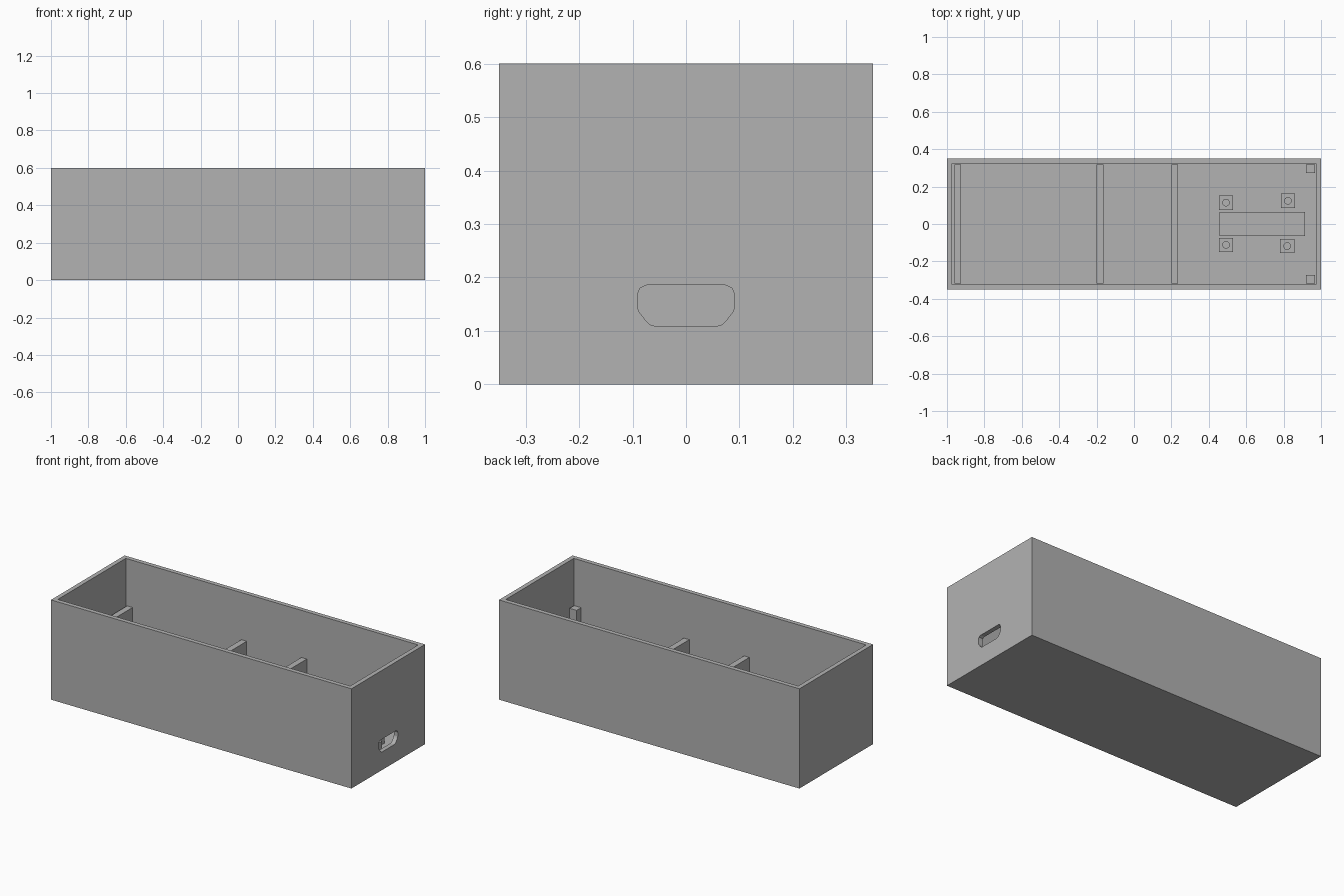
import bpy, bmesh

cube = bpy.data.objects.get("Cube")
if cube:
    bpy.data.objects.remove(cube, do_unlink=True)

grey = bpy.data.materials.new("plain_grey")
grey.use_nodes = True
colour = (0.448, 0.448, 0.448, 1)
grey.diffuse_color = colour
grey.node_tree.nodes["Principled BSDF"].inputs["Base Color"].default_value = colour

WALL, FLOOR = 0.038, 0.04
IN_X, IN_Y = 1 - WALL, 0.35 - WALL
SINK = 0.005  # how far fittings bite into the shell


def finish(name, bm):
    bmesh.ops.recalc_face_normals(bm, faces=bm.faces)
    mesh = bpy.data.meshes.new(name)
    bm.to_mesh(mesh)
    bm.free()
    mesh.materials.append(grey)
    obj = bpy.data.objects.new(name, mesh)
    bpy.context.collection.objects.link(obj)
    return obj


def block_mesh(x, y, z):
    bm = bmesh.new()
    bmesh.ops.create_cube(bm, size=1)
    for v in bm.verts:
        for i, (low, high) in enumerate((x, y, z)):
            v.co[i] = low if v.co[i] < 0 else high
    return bm


def block(name, x, y, z):
    return finish(name, block_mesh(x, y, z))


# Open box: inset the top face and push it down to the floor
bm = block_mesh((-1, 1), (-0.35, 0.35), (0, 0.6))
top = max(bm.faces, key=lambda f: f.calc_center_median().z)
bmesh.ops.inset_region(bm, faces=[top], thickness=WALL)
inner = bmesh.ops.extrude_face_region(bm, geom=[top])
for v in inner["geom"]:
    if isinstance(v, bmesh.types.BMVert):
        v.co.z = FLOOR
bmesh.ops.delete(bm, geom=[top], context="FACES")
box = finish("box", bm)

# Connector opening through the right-hand end
half = [(0.058, 0.109), (0.068, 0.112), (0.075, 0.119), (0.088, 0.136),
        (0.091, 0.145), (0.091, 0.168), (0.086, 0.18), (0.073, 0.186)]
outline = half + [(-y, z) for y, z in reversed(half)]
bm = bmesh.new()
face = bm.faces.new([bm.verts.new((0.93, y, z)) for y, z in outline])
ext = bmesh.ops.extrude_face_region(bm, geom=[face])
bmesh.ops.translate(bm, vec=(0.1, 0, 0),
                    verts=[g for g in ext["geom"] if isinstance(g, bmesh.types.BMVert)])
cutter = finish("port_cutter", bm)
cutter.hide_render = True
cut = box.modifiers.new("port_opening", "BOOLEAN")
cut.operation = "DIFFERENCE"
cut.solver = "EXACT"
cut.object = cutter
bpy.context.view_layer.objects.active = box
bpy.ops.object.modifier_apply(modifier=cut.name)
bpy.data.objects.remove(cutter, do_unlink=True)

# Cross dividers
for name, x0 in (("end", -0.96), ("middle", -0.2), ("inner", 0.2)):
    block(name + "_divider", (x0, x0 + 0.036), (-IN_Y - SINK, IN_Y + SINK),
          (FLOOR - SINK, 0.32))

# Corner posts
for name, side in (("front", -1), ("back", 1)):
    ys = sorted((side * 0.274, side * (IN_Y + SINK)))
    block(name + "_corner_post", (0.92, IN_X + SINK), ys, (FLOOR - SINK, 0.32))

# Board support and its four standoffs with pegs
block("board_rest", (0.458, 0.914), (-0.063, 0.064), (FLOOR - SINK, 0.105))
for i, (x, y) in enumerate(((0.492, 0.114), (0.492, -0.112), (0.823, 0.124), (0.819, -0.118))):
    block(f"standoff_{i + 1}", (x - 0.038, x + 0.038), (y - 0.038, y + 0.038),
          (FLOOR - SINK, 0.105))
    bpy.ops.mesh.primitive_cylinder_add(vertices=32, radius=0.02, depth=0.04,
                                        location=(x, y, 0.12))
    peg = bpy.context.object
    peg.name = f"peg_{i + 1}"
    peg.data.materials.append(grey)
    bpy.ops.object.shade_smooth_by_angle()
